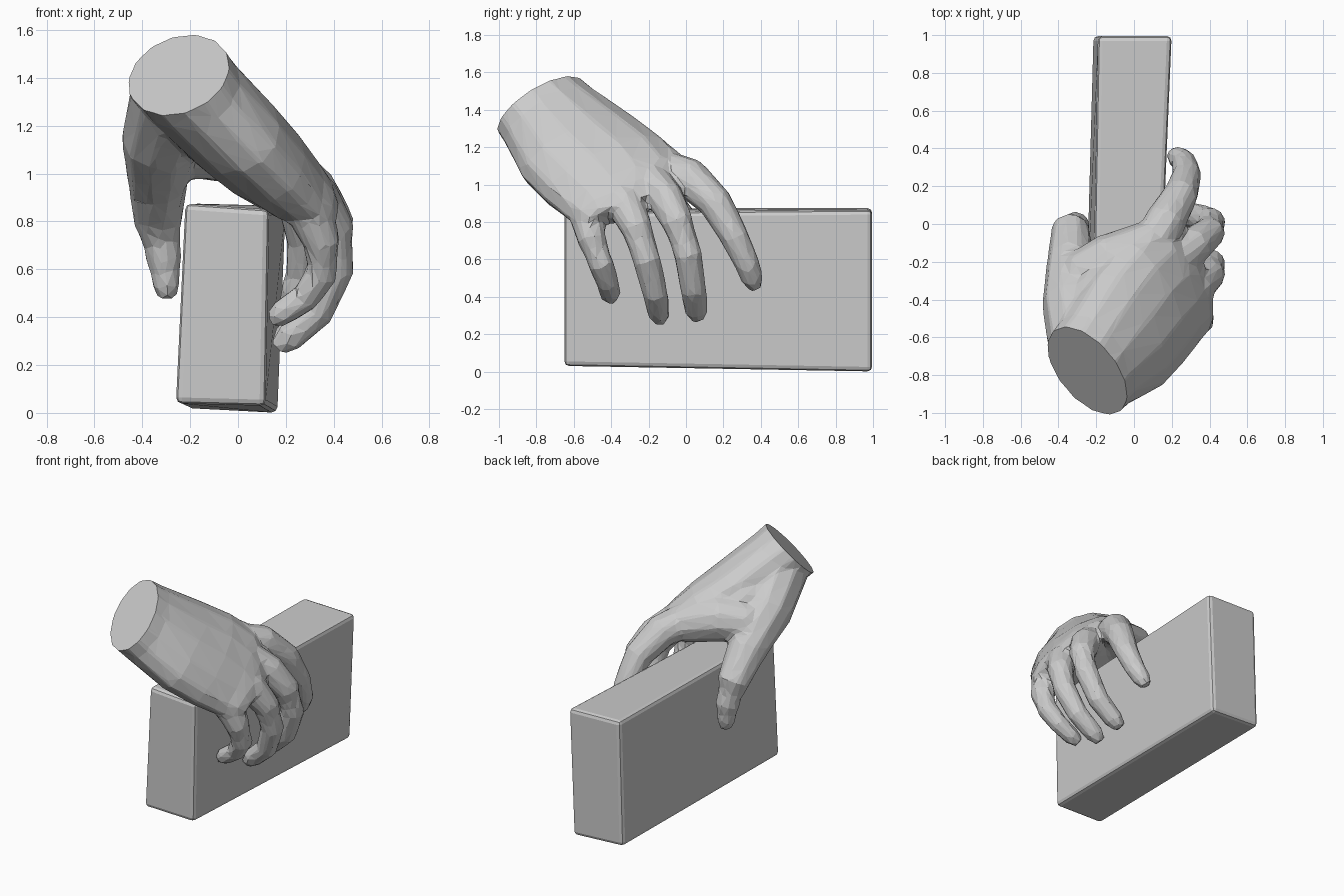
import bpy, bmesh, math
from mathutils import Vector

cube = bpy.data.objects.get("Cube")
if cube:
    bpy.data.objects.remove(cube, do_unlink=True)

GREY = (0.6, 0.6, 0.6, 1.0)
mat = bpy.data.materials.new("plain grey")
mat.use_nodes = True
mat.diffuse_color = GREY
bsdf = next(n for n in mat.node_tree.nodes if n.type == 'BSDF_PRINCIPLED')
bsdf.inputs["Base Color"].default_value = GREY
bsdf.inputs["Roughness"].default_value = 0.7


def make_object(name, bm):
    mesh = bpy.data.meshes.new(name)
    bm.normal_update()
    bm.to_mesh(mesh)
    bm.free()
    mesh.materials.append(mat)
    obj = bpy.data.objects.new(name, mesh)
    bpy.context.scene.collection.objects.link(obj)
    return obj


def loft(bm, rings, sides=12):
    """Closed skin through rings given as (centre, half axis A, half axis B)."""
    loops = []
    for c, a, b in rings:
        angles = [2 * math.pi * i / sides for i in range(sides)]
        loops.append([bm.verts.new(c + a * math.cos(t) + b * math.sin(t)) for t in angles])
    faces = [bm.faces.new(loops[0][::-1]), bm.faces.new(loops[-1])]
    for lo, hi in zip(loops, loops[1:]):
        for i in range(sides):
            j = (i + 1) % sides
            faces.append(bm.faces.new((lo[i], lo[j], hi[j], hi[i])))
    bmesh.ops.recalc_face_normals(bm, faces=faces)


def digit(bm, path):
    """Round tapered limb along (x, y, z, radius) points with a rounded tip."""
    pts = [Vector(p[:3]) for p in path]
    radii = [p[3] for p in path]
    end = (pts[-1] - pts[-2]).normalized()
    pts.append(pts[-1] + end * radii[-1])
    radii.append(radii[-1] * 0.6)
    rings = []
    for i, (p, r) in enumerate(zip(pts, radii)):
        d = pts[min(i + 1, len(pts) - 1)] - pts[max(i - 1, 0)]
        q = d.to_track_quat('Z', 'Y')
        rings.append((p, q @ Vector((r, 0, 0)), q @ Vector((0, r, 0))))
    loft(bm, rings, 10)


# Box: slightly skewed block with worn, bevelled edges
bm = bmesh.new()
corners = [(-.26, -.65, .04), (.115, -.65, .03), (.13, -.65, .85), (-.22, -.65, .875),
           (-.215, .995, .02), (.165, .995, 0), (.2, .995, .865), (-.19, .995, .875)]
for c in corners:
    bm.verts.new(c)
bmesh.ops.convex_hull(bm, input=bm.verts[:])
bmesh.ops.dissolve_limit(bm, angle_limit=0.15, verts=bm.verts[:], edges=bm.edges[:])
bmesh.ops.bevel(bm, geom=bm.edges[:], offset=0.025, segments=2, profile=0.5, affect='EDGES')
make_object("box", bm)

# Hand: palm, thumb and fingers as overlapping volumes
bm = bmesh.new()
palm = [((-.30, -.835, 1.475), (-.115, .22, .11), (.185, 0, .125)),
        ((-.20, -.725, 1.355), (-.115, .245, .125), (.175, 0, .12)),
        ((-.04, -.57, 1.19), (-.14, .31, .14), (.16, 0, .13)),
        ((.09, -.43, 1.07), (-.13, .33, .145), (.14, 0, .125)),
        ((.20, -.33, .975), (-.11, .32, .14), (.12, 0, .10)),
        ((.28, -.32, .92), (-.09, .27, .11), (.09, 0, .08)),
        ((.345, -.32, .86), (-.05, .22, .07), (.065, 0, .05))]
loft(bm, [tuple(Vector(v) for v in ring) for ring in palm], 14)

digits = {
    "thumb": [(-.275, -.65, 1.34, .18), (-.325, -.41, 1.14, .165), (-.335, -.18, .96, .125),
              (-.335, -.035, .8, .105), (-.31, -.01, .65, .08), (-.3, -.01, .535, .06)],
    "web": [(-.3, -.28, 1.1, .13), (-.13, -.2, 1.12, .15), (.08, -.11, 1.07, .13)],
    "thumb_root": [(-.24, -.6, 1.3, .16), (-.17, -.36, 1.2, .15), (-.08, -.22, 1.13, .12)],
    "index": [(.08, -.14, 1.08, .115), (.17, .02, 1.035, .11), (.25, .16, .9, .092),
              (.28, .26, .72, .078), (.265, .33, .57, .067), (.23, .355, .495, .06)],
    "middle": [(.21, -.2, 1.02, .11), (.32, -.11, .93, .1), (.4, -.045, .8, .087),
               (.41, .01, .63, .078), (.335, .04, .44, .071), (.21, .055, .325, .063)],
    "ring": [(.22, -.38, .98, .11), (.33, -.33, .9, .1), (.4, -.265, .77, .087),
             (.41, -.21, .6, .077), (.335, -.165, .42, .069), (.21, -.145, .31, .062)],
    "little": [(.22, -.53, .94, .11), (.3, -.53, .84, .1), (.35, -.505, .71, .08),
               (.35, -.455, .58, .07), (.28, -.42, .48, .062), (.18, -.405, .415, .057)],
}
for path in digits.values():
    digit(bm, path)
source = make_object("hand_volumes", bm)

# Fuse the volumes, soften the joins, then reduce to coarse facets
remesh = source.modifiers.new("fuse", 'REMESH')
remesh.mode = 'VOXEL'
remesh.voxel_size = 0.016
soften = source.modifiers.new("soften", 'SMOOTH')
soften.factor = 0.5
soften.iterations = 8
coarse = source.modifiers.new("coarse", 'DECIMATE')
coarse.ratio = 0.045

bm = bmesh.new()
bm.from_object(source, bpy.context.evaluated_depsgraph_get())
bpy.data.objects.remove(source, do_unlink=True)

# Flat slanted cut at the wrist
cut = bmesh.ops.bisect_plane(bm, geom=bm.verts[:] + bm.edges[:] + bm.faces[:],
                             plane_co=(-.245, -.78, 1.41), plane_no=(-.47, -.57, .675),
                             clear_outer=True)
rim = [e for e in cut["geom_cut"] if isinstance(e, bmesh.types.BMEdge)]
bmesh.ops.contextual_create(bm, geom=rim)
for f in bm.faces:
    f.smooth = False
    f.material_index = 0
make_object("hand", bm)
